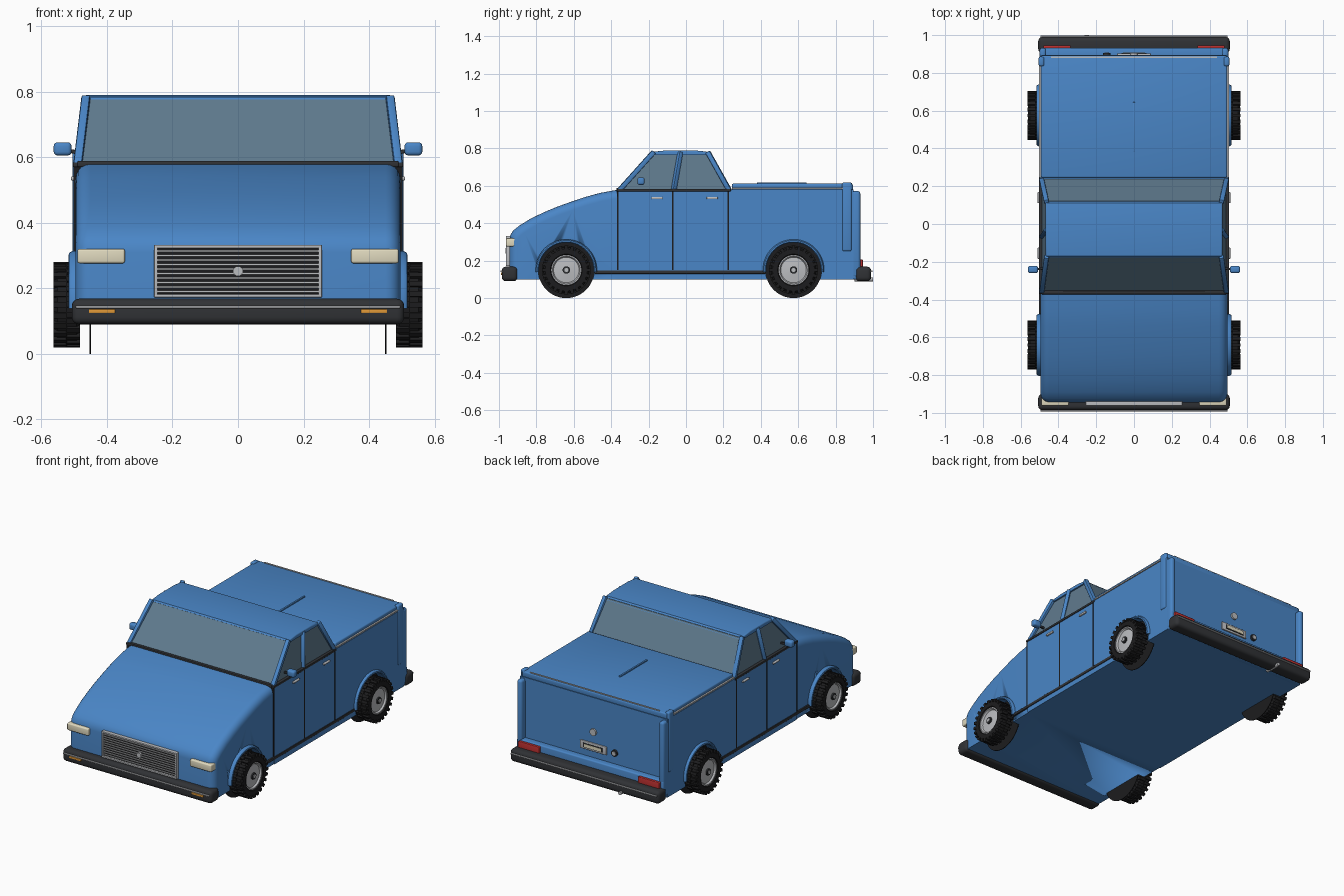
import bpy, bmesh, math
from mathutils import Vector, Matrix

if "Cube" in bpy.data.objects:
    bpy.data.objects.remove(bpy.data.objects["Cube"])

def material(name, rgb):
    m = bpy.data.materials.new(name)
    m.diffuse_color = (*rgb, 1)
    m.use_nodes = True
    m.node_tree.nodes["Principled BSDF"].inputs["Base Color"].default_value = m.diffuse_color
    return m

BLUE = material("blue paint", (0.068, 0.238, 0.57))
GLASS = material("tinted glass", (0.115, 0.195, 0.27))
BLACK = material("black rubber", (0.012, 0.012, 0.013))
TRIM = material("dark trim", (0.03, 0.032, 0.036))
CHROME = material("chrome", (0.5, 0.51, 0.53))
CREAM = material("lamp cream", (0.75, 0.7, 0.52))
RED = material("lamp red", (0.5, 0.03, 0.03))
AMBER = material("lamp amber", (0.75, 0.32, 0.04))

def finish(name, bm, mat, smooth=True):
    bmesh.ops.recalc_face_normals(bm, faces=bm.faces)
    me = bpy.data.meshes.new(name)
    bm.to_mesh(me)
    bm.free()
    ob = bpy.data.objects.new(name, me)
    bpy.context.collection.objects.link(ob)
    me.materials.append(mat)
    if smooth:
        bpy.ops.object.select_all(action='DESELECT')
        ob.select_set(True)
        bpy.context.view_layer.objects.active = ob
        bpy.ops.object.shade_smooth_by_angle(angle=math.radians(35))
    return ob

def box(name, xr, yr, zr, mat, bevel=0, segs=3):
    bm = bmesh.new()
    lo, hi = Vector((xr[0], yr[0], zr[0])), Vector((xr[1], yr[1], zr[1]))
    bmesh.ops.create_cube(bm, size=1, matrix=Matrix.Translation((lo + hi) / 2) @ Matrix.Diagonal((*(hi - lo), 1)))
    if bevel:
        bmesh.ops.bevel(bm, geom=bm.edges[:], offset=bevel, segments=segs, profile=0.5, affect='EDGES')
    return finish(name, bm, mat, bevel > 0)

def side_box(name, s, xr, yr, zr, mat, bevel=0):
    return box(name, sorted((s * xr[0], s * xr[1])), yr, zr, mat, bevel)

def cylinder(name, c, r, depth, axis, mat, segs=32):
    bm = bmesh.new()
    rot = Vector((0, 0, 1)).rotation_difference(Vector(axis)).to_matrix().to_4x4()
    bmesh.ops.create_cone(bm, cap_ends=True, segments=segs, radius1=r, radius2=r, depth=depth,
                          matrix=Matrix.Translation(c) @ rot)
    return finish(name, bm, mat)

def prism(name, pts, half, mat, bevel=0, keep=None):
    """Extrude a y-z outline across x and round the rim edges accepted by keep."""
    bm = bmesh.new()
    f = bm.faces.new([bm.verts.new((-half, y, z)) for y, z in pts])
    ext = bmesh.ops.extrude_face_region(bm, geom=[f])
    bmesh.ops.translate(bm, verts=[v for v in ext['geom'] if isinstance(v, bmesh.types.BMVert)], vec=(2 * half, 0, 0))
    if bevel:
        rim = [e for e in bm.edges if e.verts[0].co.x * e.verts[1].co.x > 0 and keep(*[v.co for v in e.verts])]
        bmesh.ops.bevel(bm, geom=rim, offset=bevel, segments=5, profile=0.5, affect='EDGES')
    return finish(name, bm, mat)

def hull(name, pts, mat):
    bm = bmesh.new()
    for p in pts:
        bm.verts.new(p)
    bmesh.ops.convex_hull(bm, input=bm.verts[:])
    return finish(name, bm, mat, False)

def beam(name, a, b, w, mat):
    a, b = Vector(a), Vector(b)
    bm = bmesh.new()
    d = b - a
    m = Matrix.Translation((a + b) / 2) @ d.to_track_quat('Z', 'Y').to_matrix().to_4x4() @ Matrix.Diagonal((w, w, d.length, 1))
    bmesh.ops.create_cube(bm, size=1, matrix=m)
    bmesh.ops.bevel(bm, geom=bm.edges[:], offset=w * 0.2, segments=2, profile=0.5, affect='EDGES')
    return finish(name, bm, mat)

def sweep_x(name, section, c, s, a0, a1, n, mat):
    """Turn a closed (x, radius) section about the wheel axis."""
    bm = bmesh.new()
    full = a1 - a0 >= 359.9
    rings = []
    for i in range(n if full else n + 1):
        a = math.radians(a0 + (a1 - a0) * i / n)
        rings.append([bm.verts.new((s * x, c[0] + r * math.cos(a), c[1] + r * math.sin(a))) for x, r in section])
    k = len(section)
    for i in range(n):
        p, q = rings[i], rings[(i + 1) % len(rings)]
        for j in range(k):
            bm.faces.new((p[j], p[(j + 1) % k], q[(j + 1) % k], q[j]))
    if not full:
        bm.faces.new(rings[0])
        bm.faces.new(rings[-1])
    return finish(name, bm, mat)

# Main body: rounded hood section, then the cab and bed section
hood = [(-0.944, 0.1), (-0.944, 0.31), (-0.94, 0.335), (-0.925, 0.36), (-0.89, 0.388), (-0.83, 0.425),
        (-0.757, 0.46), (-0.69, 0.488), (-0.62, 0.513), (-0.54, 0.54), (-0.46, 0.562), (-0.36, 0.58), (-0.36, 0.1)]
front = prism("front_body", hood, 0.495, BLUE, 0.045,
              lambda a, b: max(a.z, b.z) > 0.11 and min(a.y, b.y) < -0.37)
rear = box("cab_and_bed_body", (-0.5, 0.5), (-0.36, 0.895), (0.1, 0.58), BLUE)

# Wheel arch cut-outs
AXLES = (("front", -0.64, front), ("rear", 0.575, rear))
for label, y, body in AXLES:
    for s in (-1, 1):
        cut = cylinder("arch_cutter", (s * 0.55, y, 0.15), 0.15, 0.2, (1, 0, 0), BLUE, 48)
        cut.hide_render = True
        mod = body.modifiers.new("arch", 'BOOLEAN')
        mod.operation, mod.solver, mod.object = 'DIFFERENCE', 'EXACT', cut
        bpy.context.view_layer.objects.active = body
        bpy.ops.object.modifier_apply(modifier=mod.name)
        bpy.data.objects.remove(cut)

# Wheels, wells and flares
tire = [(0.482, 0.08), (0.482, 0.112), (0.492, 0.122), (0.55, 0.122), (0.562, 0.112), (0.562, 0.085), (0.552, 0.078)]
rim = [(0.485, 0.0), (0.485, 0.08), (0.556, 0.082), (0.556, 0.074), (0.546, 0.068), (0.55, 0.03), (0.552, 0.0)]
rim = [(x, max(r, 0.002)) for x, r in rim]
flare = [(0.46, 0.146), (0.512, 0.146), (0.517, 0.151), (0.515, 0.158), (0.505, 0.164), (0.46, 0.164)]
for label, y, body in AXLES:
    for s in (-1, 1):
        side = "right" if s > 0 else "left"
        tag = f"{label}_{side}"
        c = (y, 0.15)
        cylinder(f"{tag}_wheel_well", (s * 0.451, y, 0.15), 0.15, 0.004, (1, 0, 0), BLACK, 48)
        cylinder(f"{tag}_axle", (s * 0.47, y, 0.15), 0.03, 0.05, (1, 0, 0), TRIM, 16)
        sweep_x(f"{tag}_tire", tire, c, s, 0, 360, 48, BLACK)
        sweep_x(f"{tag}_rim", rim, c, s, 0, 360, 40, CHROME)
        cylinder(f"{tag}_hub", (s * 0.553, y, 0.15), 0.02, 0.012, (1, 0, 0), TRIM, 20)
        cylinder(f"{tag}_hub_cap", (s * 0.557, y, 0.15), 0.011, 0.01, (1, 0, 0), CHROME, 16)
        sweep_x(f"{tag}_flare", flare, c, s, -4, 184, 32, BLUE)
        # Staggered tread lugs in two rows
        bm = bmesh.new()
        for i in range(48):
            a = i * math.tau / 48
            x = s * (0.503 if i % 2 else 0.542)
            m = Matrix.Translation((0, y, 0.15)) @ Matrix.Rotation(a, 4, 'X') @ Matrix.Translation((x, 0, 0.121)) \
                @ Matrix.Diagonal((0.042, 0.017, 0.018, 1))
            bmesh.ops.create_cube(bm, size=1, matrix=m)
        finish(f"{tag}_tread", bm, BLACK, False)

# Cabin glass, roof and pillars
def cab(y, z, x):
    return [(-x, y, z), (x, y, z)]
hull("cabin_glass", cab(-0.36, 0.578, 0.487) + cab(0.24, 0.578, 0.487) + cab(-0.178, 0.775, 0.457) + cab(0.122, 0.775, 0.457), GLASS)
prism("roof", [(-0.185, 0.766), (-0.17, 0.783), (-0.1, 0.79), (0.04, 0.79), (0.11, 0.783), (0.128, 0.766)], 0.468, BLUE,
      0.008, lambda a, b: max(a.z, b.z) > 0.77)
for s in (-1, 1):
    for n, y0, y1, w in (("front", -0.358, -0.172, 0.026), ("middle", -0.066, -0.03, 0.024), ("rear", 0.232, 0.116, 0.026)):
        beam(f"{n}_pillar", (s * 0.488, y0, 0.575), (s * 0.463, y1, 0.782), w, BLUE)
    side_box("window_sill_trim", s, (0.48, 0.504), (-0.37, 0.24), (0.57, 0.584), TRIM, 0.003)
    # Doors: shut lines, handles, sill trim, mirror
    for y in (-0.364, -0.072, 0.227):
        side_box("door_gap", s, (0.48, 0.5015), (y - 0.004, y + 0.004), (0.15, 0.572), BLACK)
    for y in (-0.155, 0.14):
        side_box("door_handle", s, (0.495, 0.51), (y - 0.03, y + 0.03), (0.529, 0.541), CHROME, 0.004)
    side_box("sill_trim", s, (0.48, 0.504), (-0.49, 0.425), (0.13, 0.148), TRIM, 0.003)
    side_box("mirror", s, (0.508, 0.562), (-0.26, -0.222), (0.605, 0.645), BLUE, 0.011)
    beam("mirror_stalk", (s * 0.475, -0.235, 0.612), (s * 0.52, -0.24, 0.62), 0.012, TRIM)
box("windshield_cowl", (-0.49, 0.49), (-0.372, -0.352), (0.57, 0.588), TRIM, 0.004)

# Bed cover, tail frame and tailgate fittings
box("bed_cover", (-0.492, 0.492), (0.245, 0.892), (0.575, 0.612), BLUE, 0.008)
box("cover_ridge", (-0.006, 0.006), (0.38, 0.645), (0.605, 0.619), BLUE, 0.003)
box("cover_rear_trim", (-0.44, 0.44), (0.879, 0.887), (0.607, 0.616), CHROME)
for s in (-1, 1):
    side_box("cover_side_trim", s, (0.48, 0.502), (0.245, 0.84), (0.584, 0.592), CHROME)
    side_box("bed_corner_strip", s, (0.475, 0.505), (0.835, 0.886), (0.25, 0.618), BLUE, 0.01)
    side_box("tail_post", s, (0.465, 0.5), (0.87, 0.932), (0.11, 0.572), BLUE, 0.014)
    side_box("tail_light", s, (0.335, 0.48), (0.92, 0.946), (0.15, 0.205), RED, 0.004)
    side_box("headlight", s, (0.345, 0.49), (-0.962, -0.9), (0.276, 0.32), CREAM, 0.007)
    side_box("turn_signal", s, (0.375, 0.455), (-0.99, -0.96), (0.124, 0.136), AMBER, 0.002)
box("tail_ledge", (-0.498, 0.498), (0.87, 0.932), (0.1, 0.212), BLUE, 0.008)
box("plate_frame", (-0.09, 0.09), (0.89, 0.903), (0.252, 0.302), CHROME, 0.004)
box("plate", (-0.065, 0.065), (0.9, 0.906), (0.264, 0.29), TRIM)
box("plate_blank", (-0.058, 0.058), (0.9, 0.908), (0.268, 0.286), CREAM)
cylinder("gate_latch", (0, 0.898, 0.37), 0.021, 0.016, (0, 1, 0), CHROME)
cylinder("gate_lock_ring", (-0.145, 0.898, 0.28), 0.02, 0.016, (0, 1, 0), TRIM)
cylinder("gate_lock", (-0.145, 0.9, 0.28), 0.012, 0.018, (0, 1, 0), CHROME)

# Bumpers and tailpipe
for label, y0, y1, face in (("front", -0.985, -0.9, -0.986), ("rear", 0.905, 0.99, 0.991)):
    box(f"{label}_bumper", (-0.507, 0.507), (y0, y1), (0.09, 0.168), TRIM, 0.022, 4)
    box(f"{label}_bumper_strip", (-0.495, 0.495), (face - 0.006, face + 0.006), (0.139, 0.147), CHROME, 0.002)
cylinder("tailpipe", (-0.25, 0.95, 0.1), 0.011, 0.1, (0, 1, 0), CHROME, 16)

# Grille
box("grille_back", (-0.25, 0.25), (-0.95, -0.93), (0.178, 0.328), BLACK)
for z in (0.177, 0.327):
    box("grille_frame_bar", (-0.256, 0.256), (-0.962, -0.93), (z - 0.005, z + 0.005), CHROME, 0.002)
for s in (-1, 1):
    side_box("grille_frame_side", s, (0.245, 0.256), (-0.962, -0.93), (0.172, 0.332), CHROME, 0.002)
for i in range(10):
    z = 0.1907 + i * 0.0136
    box("grille_slat", (-0.247, 0.247), (-0.957, -0.94), (z - 0.003, z + 0.003), CHROME)
cylinder("grille_boss", (0, -0.957, 0.252), 0.015, 0.014, (0, 1, 0), CHROME, 24)
